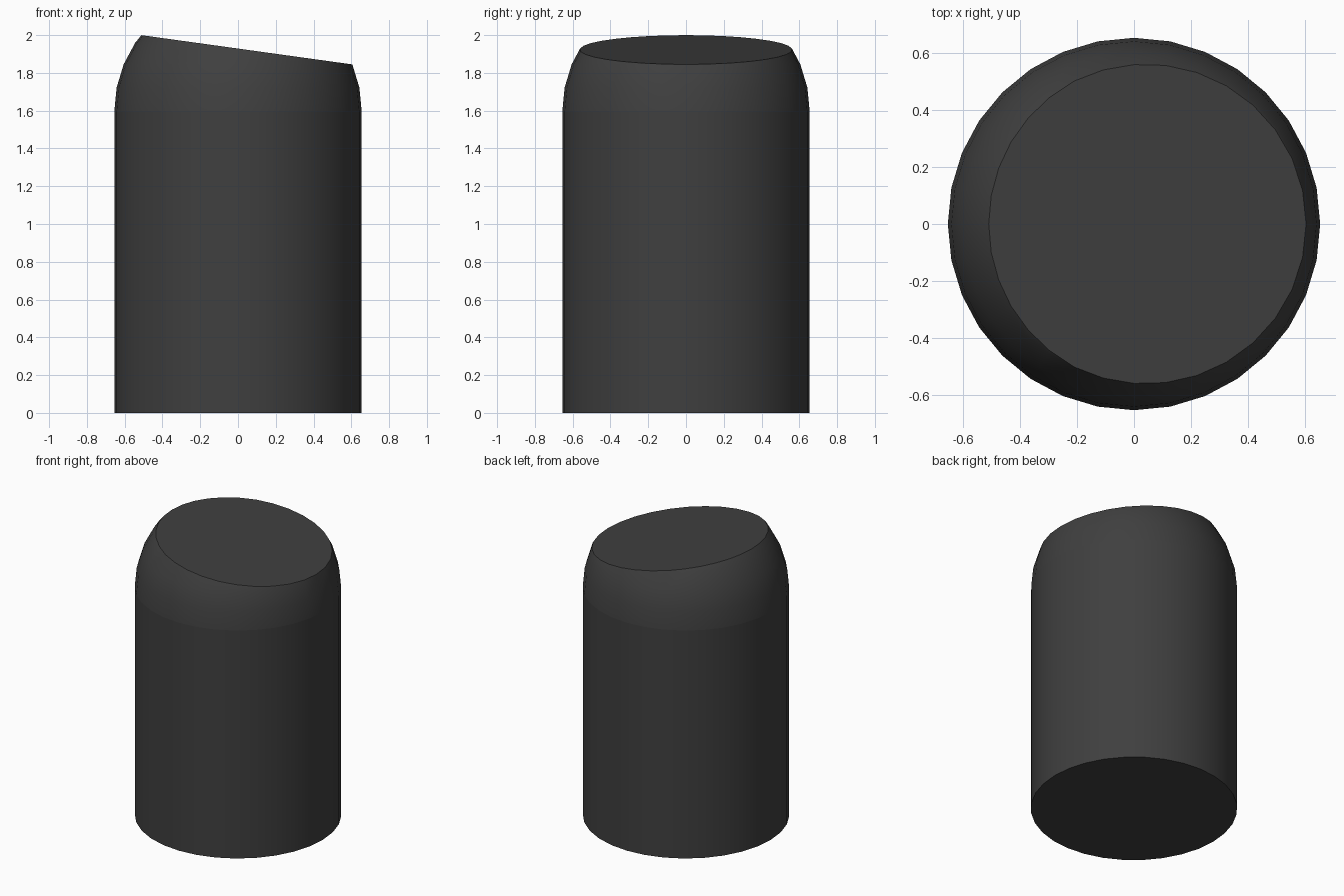
import bpy, bmesh, math
from mathutils import Vector, Matrix

cube = bpy.data.objects.get("Cube")
if cube:
    bpy.data.objects.remove(cube, do_unlink=True)

RADIUS, SIDES, SHOULDER = 0.655, 32, 1.595

charcoal = bpy.data.materials.new("charcoal")
charcoal.use_nodes = True
COLOUR = (0.05, 0.05, 0.05, 1)
charcoal.diffuse_color = COLOUR
charcoal.node_tree.nodes["Principled BSDF"].inputs["Base Color"].default_value = COLOUR


def finish(bm, name):
    """Smooth the faces, keep hard edges sharp and add the object."""
    for f in bm.faces:
        f.smooth = True
    for e in bm.edges:
        e.smooth = not e.is_manifold or e.calc_face_angle(0) < math.radians(30)
    mesh = bpy.data.meshes.new(name)
    bm.to_mesh(mesh)
    bm.free()
    mesh.materials.append(charcoal)
    obj = bpy.data.objects.new(name, mesh)
    bpy.context.collection.objects.link(obj)
    return obj


def cut(bm, point, normal, keep_above):
    """Slice at a plane and return the edges of the cut."""
    res = bmesh.ops.bisect_plane(
        bm, geom=bm.verts[:] + bm.edges[:] + bm.faces[:], dist=0.0001,
        plane_co=point, plane_no=normal,
        clear_inner=keep_above, clear_outer=not keep_above)
    return [g for g in res["geom_cut"] if isinstance(g, bmesh.types.BMEdge)]


# Straight body, open where the rounded top begins
bm = bmesh.new()
bmesh.ops.create_cone(bm, cap_ends=True, segments=SIDES, radius1=RADIUS,
                      radius2=RADIUS, depth=SHOULDER,
                      matrix=Matrix.Translation((0, 0, SHOULDER / 2)))
lid = [f for f in bm.faces if f.normal.z > 0.9]
bmesh.ops.delete(bm, geom=lid, context='FACES_ONLY')
finish(bm, "body")

# Rounded top: upper half of a sphere, sliced by a slanted plane
bm = bmesh.new()
bmesh.ops.create_uvsphere(bm, u_segments=SIDES, v_segments=SIDES // 2, radius=RADIUS,
                          matrix=Matrix.Translation((0, 0, SHOULDER)))
cut(bm, Vector((0, 0, SHOULDER)), Vector((0, 0, 1)), True)
high, low = Vector((-0.513, 0, 2)), Vector((0.604, 0, 1.845))
slope = low - high
rim = cut(bm, high, Vector((-slope.z, 0, slope.x)), False)
bmesh.ops.contextual_create(bm, geom=rim)
bmesh.ops.recalc_face_normals(bm, faces=bm.faces[:])
finish(bm, "slanted_top")
